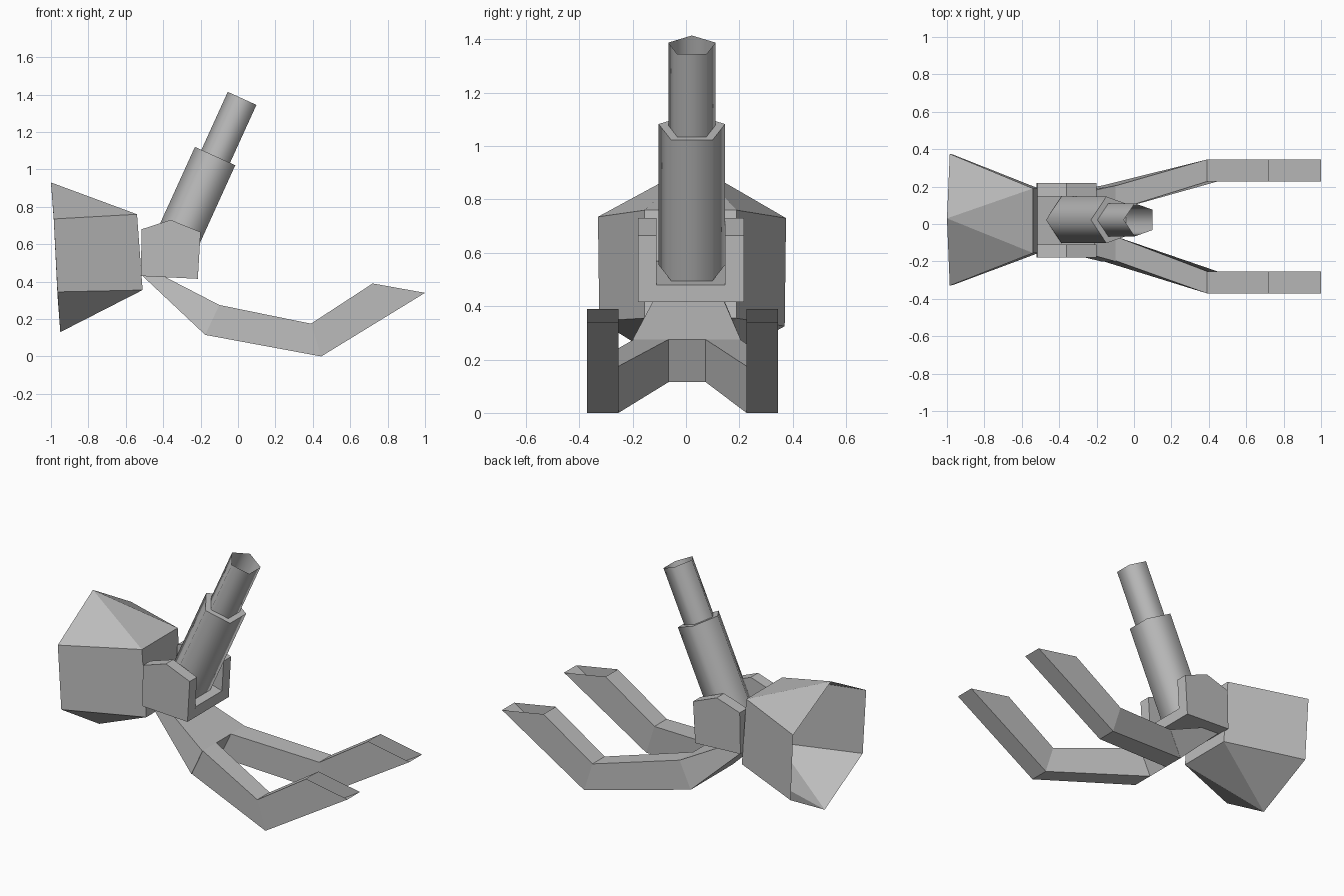
import bpy, bmesh, math
from mathutils import Vector

old = bpy.data.objects.get("Cube")
if old:
    bpy.data.objects.remove(old, do_unlink=True)

# Single grey finish
grey = bpy.data.materials.new("plain grey")
grey.use_nodes = True
GREY = (0.5, 0.5, 0.5, 1.0)
grey.diffuse_color = GREY
grey.node_tree.nodes["Principled BSDF"].inputs["Base Color"].default_value = GREY


def make(name, verts, faces, smooth=None):
    """Create an object from points and faces, smoothing edges below an angle."""
    bm = bmesh.new()
    vs = [bm.verts.new(v) for v in verts]
    for f in faces:
        bm.faces.new([vs[i] for i in f])
    bmesh.ops.recalc_face_normals(bm, faces=bm.faces)
    mesh = bpy.data.meshes.new(name)
    bm.to_mesh(mesh)
    bm.free()
    mesh.materials.append(grey)
    ob = bpy.data.objects.new(name, mesh)
    bpy.context.collection.objects.link(ob)
    if smooth:
        bpy.ops.object.select_all(action='DESELECT')
        ob.select_set(True)
        bpy.context.view_layer.objects.active = ob
        bpy.ops.object.shade_smooth_by_angle(angle=math.radians(smooth))
    return ob


def loft(name, rings, cap_start=True, cap_end=True, smooth=None):
    """Skin matching rings of points, with optional end caps."""
    n = len(rings[0])
    verts = [p for r in rings for p in r]
    faces = [(k * n + i, k * n + (i + 1) % n, (k + 1) * n + (i + 1) % n, (k + 1) * n + i)
             for k in range(len(rings) - 1) for i in range(n)]
    if cap_start:
        faces.append(tuple(range(n)))
    if cap_end:
        faces.append(tuple(range(len(verts) - n, len(verts))))
    return make(name, verts, faces, smooth)


def prism(name, profile, y0, y1):
    """Extrude an x-z profile sideways."""
    return loft(name, [[(x, y, z) for x, z in profile] for y in (y0, y1)])


# Flared open hood: square closed end lofted to an open six-sided mouth
hood_points = [
    (-0.54, 0.19, 0.76), (-0.51, 0.19, 0.355), (-0.51, -0.155, 0.355), (-0.54, -0.155, 0.76),
    (-1.0, 0.03, 0.93), (-0.985, 0.375, 0.73), (-0.965, 0.37, 0.325),
    (-0.95, 0.02, 0.13), (-0.965, -0.325, 0.345), (-0.985, -0.33, 0.735)]
hood_faces = [
    (0, 1, 2, 3),                       # closed end
    (0, 3, 4), (1, 2, 7),               # top and bottom
    (0, 4, 5), (3, 9, 4),               # upper slopes
    (1, 7, 6), (2, 8, 7),               # lower slopes
    (0, 5, 6, 1), (3, 2, 8, 9)]         # sides
make("flared_hood", hood_points, hood_faces, 25)

# U-shaped bracket: two cheeks and a sloping floor
cheek = [(-0.515, 0.68), (-0.36, 0.73), (-0.2, 0.665), (-0.215, 0.415), (-0.52, 0.43)]
for name, y0, y1 in (("bracket_left_cheek", 0.147, 0.218), ("bracket_right_cheek", -0.18, -0.11)):
    prism(name, cheek, y0, y1)
prism("bracket_floor", [(-0.215, 0.415), (-0.211, 0.48), (-0.516, 0.57), (-0.52, 0.43)],
      -0.11, 0.147)

# Leaning two-stage pole with five sides, one corner pointing backward
axis = Vector((0.414, 0, 0.91)).normalized()
back = Vector((-axis.z, 0, axis.x))
side = Vector((0, 1, 0))
joint = Vector((-0.111, 0.022, 1.066))
tip = Vector((0.030, 0.022, 1.376))


def pentagon(centre, r):
    return [centre + back * r * math.cos(a) + side * r * math.sin(a)
            for a in (math.tau * i / 5 for i in range(5))]


loft("lower_pole", [pentagon(joint - axis * 0.58, 0.131), pentagon(joint, 0.131)], smooth=75)
loft("upper_pole", [pentagon(joint, 0.093), pentagon(tip, 0.093)],
     cap_start=False, cap_end=False, smooth=75)


# Fork: a wedge under the bracket that splits into two bent hollow prongs
def section(bottom, top, ya, yb):
    return [(bottom[0], ya, bottom[1]), (bottom[0], yb, bottom[1]),
            (top[0], yb, top[1]), (top[0], ya, top[1])]


root = ((-0.51, 0.43), (-0.39, 0.425))
split = ((-0.175, 0.115), (-0.10, 0.275))
elbow = ((0.445, 0.0), (0.39, 0.175))
end = ((1.0, 0.34), (0.72, 0.39))
loft("fork_root", [section(*root, -0.12, 0.14), section(*split, -0.2, 0.205)])
for name, s in (("left_prong", 1), ("right_prong", -1)):
    c = -0.013
    loft(name, [section(*split, 0.004 + s * 0.07, 0.004 + s * 0.2),
                section(*elbow, c + s * 0.24, c + s * 0.358),
                section(*end, c + s * 0.24, c + s * 0.358)],
         cap_start=False, cap_end=False)
